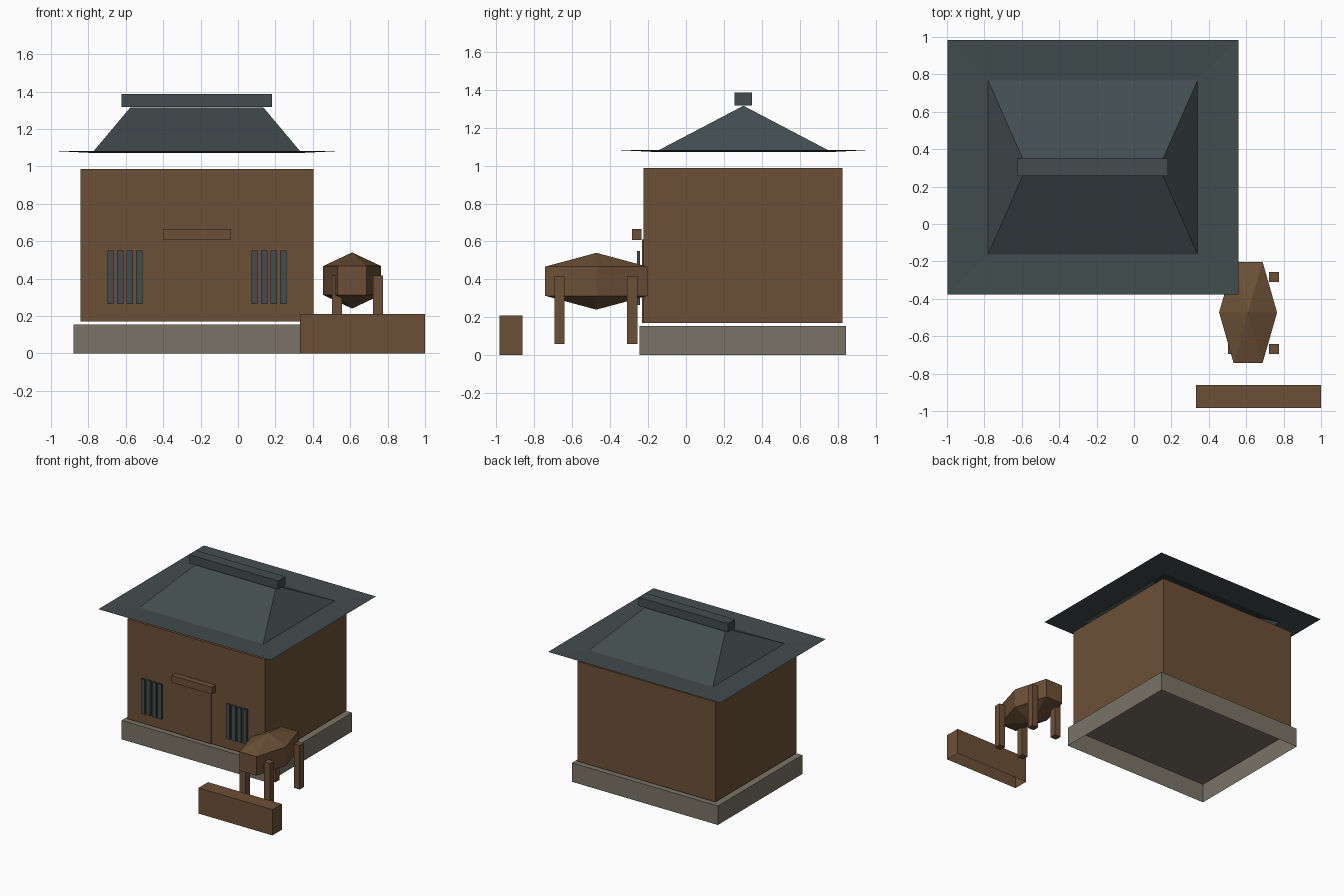
import bpy, bmesh, math

if "Cube" in bpy.data.objects:
    bpy.data.objects.remove(bpy.data.objects["Cube"])


def material(name, rgb):
    m = bpy.data.materials.new(name)
    m.diffuse_color = (*rgb, 1)
    m.use_nodes = True
    m.node_tree.nodes["Principled BSDF"].inputs["Base Color"].default_value = m.diffuse_color
    return m


WOOD = material("brown wood", (0.15, 0.08, 0.037))
SLATE = material("slate", (0.054, 0.073, 0.076))
STONE = material("stone", (0.195, 0.174, 0.133))


def finish(name, bm, mat, recalc=True):
    if recalc:
        bmesh.ops.recalc_face_normals(bm, faces=bm.faces)
    me = bpy.data.meshes.new(name)
    bm.to_mesh(me)
    bm.free()
    me.materials.append(mat)
    ob = bpy.data.objects.new(name, me)
    bpy.context.collection.objects.link(ob)
    return ob


def box(name, x, y, z, mat, open_bottom=False):
    """Box between (min, max) pairs on each axis."""
    bm = bmesh.new()
    bmesh.ops.create_cube(bm, size=1)
    for v in bm.verts:
        v.co = [r[0] + (c + 0.5) * (r[1] - r[0]) for c, r in zip(v.co, (x, y, z))]
    if open_bottom:
        bm.normal_update()
        bmesh.ops.delete(bm, geom=[f for f in bm.faces if f.normal.z < -0.5],
                         context='FACES_ONLY')
    return finish(name, bm, mat, recalc=False)


def around(c, half):
    return (c - half, c + half)


CX, CY = -0.22, 0.30   # centre of the house

# House body
box("plinth", around(CX, 0.66), around(CY, 0.545), (0, 0.155), STONE, True)
box("walls", around(CX, 0.623), around(CY, 0.525), (0.17, 0.987), WOOD, True)
box("door", around(CX, 0.136), (-0.231, -0.224), (0.17, 0.61), WOOD)
box("lintel", around(CX, 0.182), (-0.284, -0.234), (0.607, 0.665), WOOD)

# Window bars, four per window
for side in (-1, 1):
    for i in range(4):
        cx = CX + side * 0.385 + (i - 1.5) * 0.051
        box("window_bar", around(cx, 0.017), (-0.258, -0.243), (0.265, 0.55), SLATE)

# Hip roof: slightly upturned eave ring, then slopes up to a ridge line
bm = bmesh.new()
RY = 0.303


def ring(hx, hy, z):
    return [bm.verts.new((CX + sx * hx, RY + sy * hy, z))
            for sx, sy in ((-1, -1), (1, -1), (1, 1), (-1, 1))]


outer = ring(0.778, 0.681, 1.083)
inner = ring(0.56, 0.465, 1.072)
left = bm.verts.new((CX - 0.355, RY, 1.316))
right = bm.verts.new((CX + 0.355, RY, 1.316))
for i in range(4):
    j = (i + 1) % 4
    bm.faces.new((outer[i], outer[j], inner[j], inner[i]))
a, b, c, d = inner
for f in ((a, b, right, left), (b, c, right), (c, d, left, right), (d, a, left)):
    bm.faces.new(f)
finish("roof", bm, SLATE, recalc=False)
box("roof_ridge", around(CX, 0.403), around(RY, 0.046), (1.317, 1.387), SLATE)

# Animal body: six-sided, two-ring stretched sphere
bm = bmesh.new()
BX, BY, BZ = 0.61, -0.473, 0.39
low, high = [[bm.verts.new((BX + 0.155 * math.cos(k * math.pi / 3),
                            BY + 0.312 * math.sin(k * math.pi / 3), BZ + dz))
              for k in range(6)] for dz in (-0.077, 0.077)]
top = bm.verts.new((BX, BY, BZ + 0.15))
bottom = bm.verts.new((BX, BY, BZ - 0.15))
for i in range(6):
    j = (i + 1) % 6
    bm.faces.new((low[i], low[j], high[j], high[i]))
    bm.faces.new((high[i], high[j], top))
    bm.faces.new((low[j], low[i], bottom))
finish("animal_body", bm, WOOD)

# Animal legs
for lx in (0.529, 0.749):
    for ly in (-0.668, -0.284):
        box("animal_leg", around(lx, 0.027), around(ly, 0.027), (0.058, 0.417), WOOD)

# Feeding trough
box("trough", (0.332, 1.0), (-0.984, -0.862), (0, 0.21), WOOD, True)
